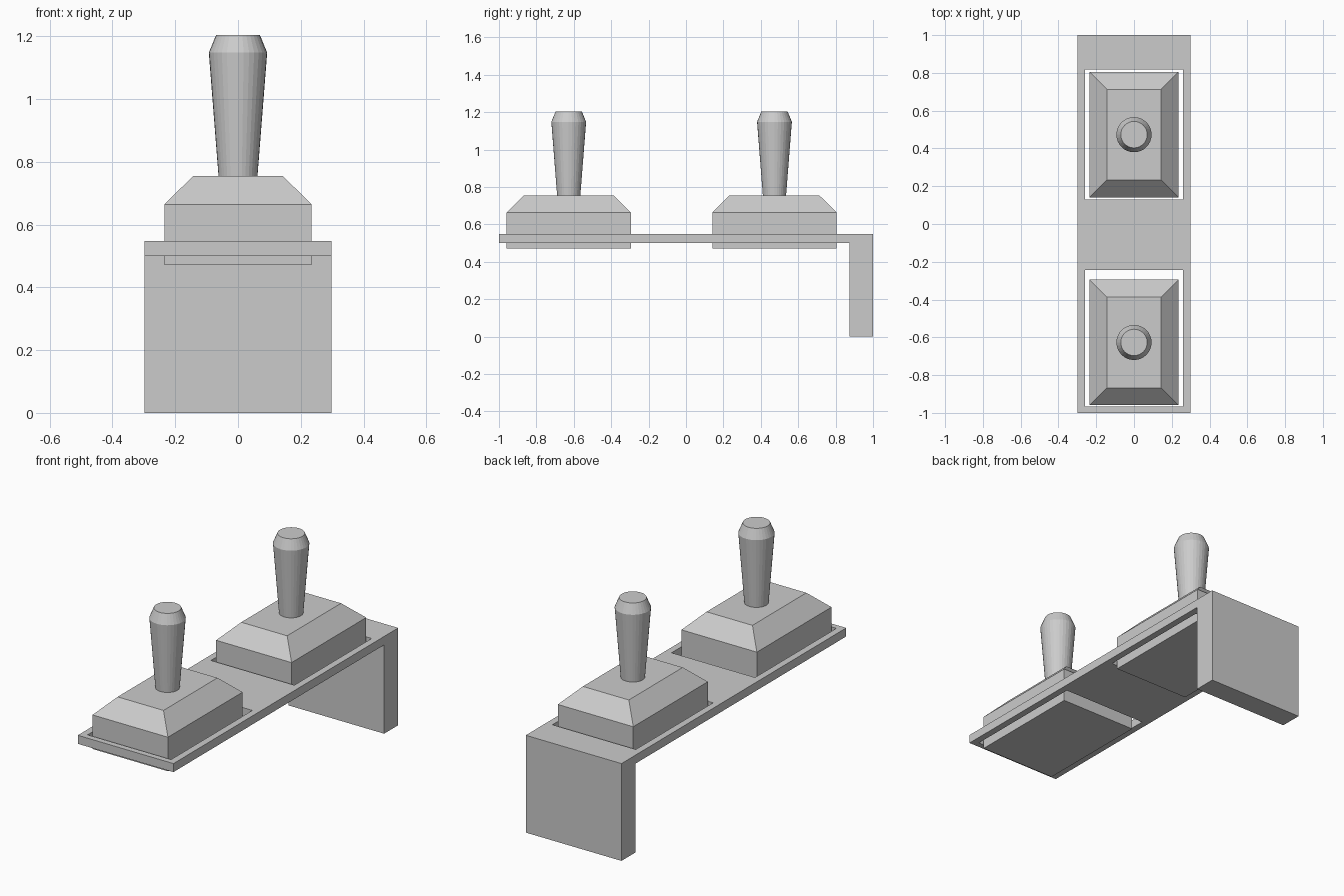
import bpy, bmesh, math

if "Cube" in bpy.data.objects:
    bpy.data.objects.remove(bpy.data.objects["Cube"])


def make_object(name, bm):
    bmesh.ops.recalc_face_normals(bm, faces=bm.faces)
    mesh = bpy.data.meshes.new(name)
    bm.to_mesh(mesh)
    bm.free()
    obj = bpy.data.objects.new(name, mesh)
    bpy.context.collection.objects.link(obj)
    return obj


def loft(name, rings):
    """Skin a stack of equal-length point rings and cap both ends."""
    bm = bmesh.new()
    loops = [[bm.verts.new(p) for p in ring] for ring in rings]
    n = len(loops[0])
    for a, b in zip(loops, loops[1:]):
        for i in range(n):
            j = (i + 1) % n
            bm.faces.new((a[i], a[j], b[j], b[i]))
    bm.faces.new(loops[0][::-1])
    bm.faces.new(loops[-1])
    return make_object(name, bm)


def rect(hx, y0, y1, z):
    return [(-hx, y0, z), (hx, y0, z), (hx, y1, z), (-hx, y1, z)]


def circle(r, y, z, n=32):
    return [(r * math.cos(2 * math.pi * i / n), y + r * math.sin(2 * math.pi * i / n), z)
            for i in range(n)]


# L-shaped bracket: profile in the side plane, extruded across x
profile = [(-1, 0.5), (0.875, 0.5), (0.875, 0), (1, 0), (1, 0.548), (-1, 0.548)]
bracket = loft("bracket", [[(x, y, z) for y, z in profile] for x in (-0.298, 0.298)])

# Rectangular openings in the plate
for i, (y0, y1) in enumerate([(-0.967, -0.243), (0.13, 0.818)]):
    cutter = loft(f"opening_cutter_{i}", [rect(0.26, y0, y1, z) for z in (0.4, 0.65)])
    cutter.hide_render = True
    cutter.hide_set(True)
    mod = bracket.modifiers.new(f"opening_{i}", 'BOOLEAN')
    mod.operation = 'DIFFERENCE'
    mod.solver = 'EXACT'
    mod.object = cutter

# Two switches: chamfered housing plus tapered lever
for side, y in (("front", -0.627), ("back", 0.473)):
    loft(f"{side}_housing", [rect(hx, y - hy, y + hy, z) for hx, hy, z in
                             [(0.235, 0.332, 0.472), (0.235, 0.332, 0.664),
                              (0.143, 0.24, 0.755)]])
    loft(f"{side}_lever", [circle(r, y, z) for r, z in
                           [(0.062, 0.754), (0.093, 1.148), (0.07, 1.204)]])
